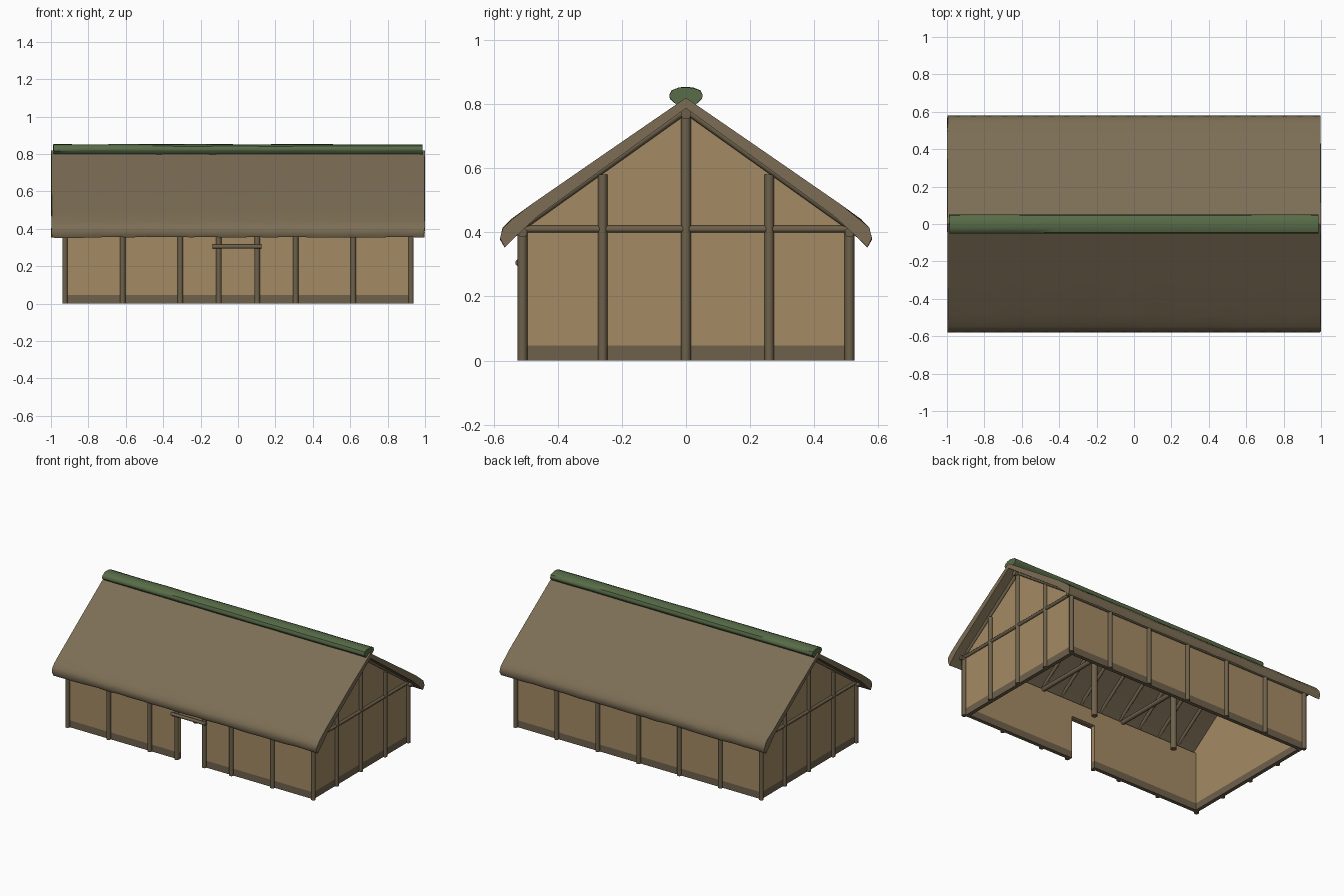
import bpy, bmesh, math, random
from mathutils import Vector

random.seed(4)
cube = bpy.data.objects.get("Cube")
if cube:
    bpy.data.objects.remove(cube)


def material(name, rgb):
    m = bpy.data.materials.new(name)
    m.use_nodes = True
    lin = [((c / 255 + 0.055) / 1.055) ** 2.4 for c in rgb] + [1]
    m.diffuse_color = lin
    m.node_tree.nodes["Principled BSDF"].inputs["Base Color"].default_value = lin
    return m


DAUB = material("tan daub", (164, 139, 101))
WOOD = material("weathered timber", (110, 97, 75))
THATCH = material("thatch", (124, 110, 85))
MOSS = material("moss green", (88, 108, 72))

HX, HY = 0.925, 0.51          # post lines
PLATE, RIDGE = 0.40, 0.77     # wall plate and ridge pole heights
POST_R = 0.015


def finish(name, bm, mats, angle=None):
    bmesh.ops.recalc_face_normals(bm, faces=bm.faces)
    mesh = bpy.data.meshes.new(name)
    bm.to_mesh(mesh)
    bm.free()
    obj = bpy.data.objects.new(name, mesh)
    bpy.context.collection.objects.link(obj)
    for m in mats:
        mesh.materials.append(m)
    if angle:
        bpy.ops.object.select_all(action="DESELECT")
        obj.select_set(True)
        bpy.context.view_layer.objects.active = obj
        bpy.ops.object.shade_smooth_by_angle(angle=math.radians(angle))
    return obj


def poles(name, spans, r=POST_R):
    """Round poles, each between two points, in one object."""
    bm = bmesh.new()
    for a, b in spans:
        a, b = Vector(a), Vector(b)
        d = b - a
        made = bmesh.ops.create_cone(bm, cap_ends=True, segments=10, radius1=r,
                                     radius2=r, depth=d.length)
        rot = d.to_track_quat("Z", "Y")
        for v in made["verts"]:
            v.co = rot @ v.co + (a + b) / 2
    return finish(name, bm, [WOOD], 50)


def wall(name, outline, place, inward):
    """Panel from a flat outline, thickened inward, with a stained foot."""
    bm = bmesh.new()
    face = bm.faces.new([bm.verts.new(place(u, z)) for u, z in outline])
    made = bmesh.ops.extrude_face_region(bm, geom=[face])
    moved = [g for g in made["geom"] if isinstance(g, bmesh.types.BMVert)]
    bmesh.ops.translate(bm, verts=moved, vec=inward)
    bmesh.ops.bisect_plane(bm, geom=bm.verts[:] + bm.edges[:] + bm.faces[:],
                           plane_co=(0, 0, 0.047), plane_no=(0, 0, 1))
    for f in bm.faces:
        f.material_index = int(f.calc_center_median().z < 0.047)
    return finish(name, bm, [DAUB, WOOD])


# Walls: doorway in the front, plain back, pointed gables
WX, WY, THICK = HX - 0.003, HY - 0.003, 0.025
DOOR_W, DOOR_H = 0.09, 0.295
front = [(-WX, 0), (-DOOR_W, 0), (-DOOR_W, DOOR_H), (DOOR_W, DOOR_H),
         (DOOR_W, 0), (WX, 0), (WX, PLATE), (-WX, PLATE)]
back = [(-WX, 0), (WX, 0), (WX, PLATE), (-WX, PLATE)]
gable = [(-WY, 0), (WY, 0), (WY, PLATE + 0.01), (0, RIDGE + 0.01), (-WY, PLATE + 0.01)]
wall("front_wall", front, lambda u, z: (u, -WY, z), (0, THICK, 0))
wall("back_wall", back, lambda u, z: (u, WY, z), (0, -THICK, 0))
for side, label in ((1, "left"), (-1, "right")):
    wall(label + "_gable_wall", gable, lambda u, z: (side * WX, u, z), (-side * THICK, 0, 0))

# Upright posts along the long walls
bays = [-HX + i * HX / 3 for i in range(7)]
poles("back_posts", [((x, HY, 0), (x, HY, PLATE)) for x in bays])
poles("front_posts", [((x, -HY, 0), (x, -HY, PLATE))
                      for x in bays[:3] + [-0.103, 0.103] + bays[4:]])
poles("door_lintel", [((-0.135, -HY - 0.012, 0.305), (0.125, -HY - 0.012, 0.305))], 0.011)

# Gable framing: posts, tie beam and sloping end rafters
for side, label in ((1, "left"), (-1, "right")):
    x = side * HX
    poles(label + "_gable_posts", [((x, 0, 0), (x, 0, RIDGE))] +
          [((x, s * 0.26, 0), (x, s * 0.26, 0.58)) for s in (1, -1)])
    poles(label + "_tie_beam", [((x, -HY, 0.41), (x, HY, 0.41))], 0.011)

# Roof frame
poles("ridge_pole", [((-0.955, 0, RIDGE), (0.955, 0, RIDGE))], 0.017)
poles("wall_plates", [((-0.955, s * HY, PLATE), (0.955, s * HY, PLATE)) for s in (1, -1)])
rafter_x = [-HX + i * HX / 6 for i in range(13)]
poles("rafters", [((x, 0, RIDGE + 0.012), (x, s * 0.52, PLATE + 0.012))
                  for x in rafter_x for s in (1, -1)], 0.012)
poles("inner_posts", [((x, 0, 0), (x, 0, RIDGE)) for x in (-0.315, 0.315)], 0.02)
poles("inner_tie_beams", [((x, -HY, PLATE), (x, HY, PLATE)) for x in (-0.315, 0.315)])


def sweep(name, section, half, steps, wobble, mat, angle):
    """Closed y-z section carried along x with a slightly uneven surface."""
    bm = bmesh.new()
    rings = []
    for i in range(steps + 1):
        x = -half + 2 * half * i / steps
        end = i in (0, steps)
        rings.append([bm.verts.new((x + (random.uniform(-1, 1) * wobble if end else 0), y,
                                    z + random.uniform(-1, 1) * wobble * (abs(y) > 0.53 or half < 0.99)))
                      for y, z in section])
    n = len(section)
    for a, b in zip(rings, rings[1:]):
        for k in range(n):
            bm.faces.new((a[k], a[(k + 1) % n], b[(k + 1) % n], b[k]))
    bm.faces.new(rings[0])
    bm.faces.new(rings[-1])
    return finish(name, bm, [mat], angle)


# Thatch with rounded eaves, and the mossy ridge cap
outer = [(0.25, 0.648), (0.48, 0.489), (0.548, 0.437), (0.572, 0.412), (0.58, 0.38)]
under = [(0.566, 0.355), (0.515, 0.402), (0.46, 0.452)]
half_section = outer + under
section = ([(0, 0.82)] + half_section + [(0, 0.787)] +
           [(-y, z) for y, z in reversed(half_section)])
sweep("thatch_roof", section, 0.997, 24, 0.003, THATCH, 50)

cap = [(0.022, 0.851), (0.045, 0.842), (0.052, 0.828), (0.05, 0.817), (0.03, 0.799)]
cap_section = [(0, 0.853)] + cap + [(0, 0.815)] + [(-y, z) for y, z in reversed(cap)]
sweep("moss_ridge", cap_section, 0.987, 14, 0.0012, MOSS, 40)
